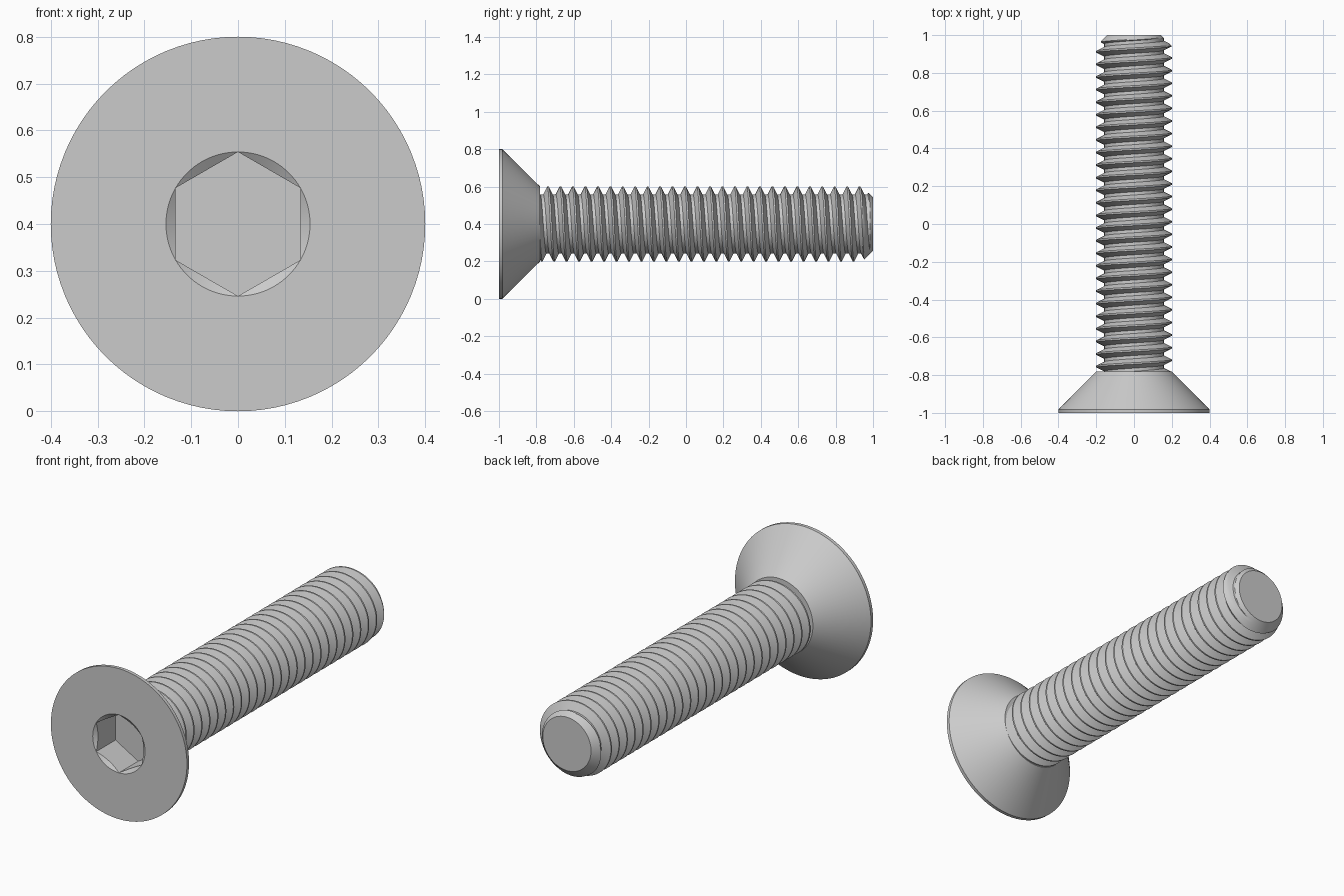
import bpy, bmesh, math

if "Cube" in bpy.data.objects:
    bpy.data.objects.remove(bpy.data.objects["Cube"])

N = 96                      # segments around the axis
AXIS_Z = 0.4                # height of the screw axis (runs along y)
PITCH = 1 / 15
CREST_R, ROOT_R = 0.2, 0.158
NECK_Y, TIP_Y, TIP_R = -0.78, 1.0, 0.142
CREST_Y = -0.738            # a crest on the top line
HEX = 0.1333                # half width across flats
HEX_R = HEX / math.cos(math.pi / 6)
ANGLES = [2 * math.pi * j / N for j in range(N)]


def thread_r(a, y):
    """Radius of the helical thread, cut by the tip chamfer."""
    t = (y - CREST_Y) / PITCH - a / (2 * math.pi)
    d = abs(t - round(t))
    k = min(max((d - 1 / 16) / (5 / 16), 0), 1)
    return min(CREST_R + (ROOT_R - CREST_R) * k, TIP_R + TIP_Y - y)


def hex_r(a):
    return HEX / math.cos(a % (math.pi / 3) - math.pi / 6)


def loft(name, rings):
    """Skin rings of (radius, y) pairs, one pair per angle."""
    bm = bmesh.new()
    rows = [[bm.verts.new((r * math.sin(a), y, AXIS_Z + r * math.cos(a)))
             for a, (r, y) in zip(ANGLES, ring)] for ring in rings]
    for p, q in zip(rows, rows[1:]):
        for j in range(N):
            k = (j + 1) % N
            bm.faces.new((p[j], p[k], q[k], q[j]))
    bmesh.ops.remove_doubles(bm, verts=bm.verts, dist=1e-5)
    me = bpy.data.meshes.new(name)
    bm.to_mesh(me)
    bm.free()
    ob = bpy.data.objects.new(name, me)
    bpy.context.collection.objects.link(ob)
    bpy.ops.object.select_all(action='DESELECT')
    ob.select_set(True)
    bpy.context.view_layer.objects.active = ob
    bpy.ops.object.shade_smooth_by_angle(angle=math.radians(25))
    return ob


def circle(r, y):
    return [(r, y)] * N


# Countersunk head with chamfered hex socket
FLOOR_Y = -0.838
loft("countersunk_head", [
    circle(0, FLOOR_Y),
    [(hex_r(a), FLOOR_Y) for a in ANGLES],
    [(hex_r(a), -1 + (HEX_R - hex_r(a)) * 0.7) for a in ANGLES],
    circle(HEX_R, -1),
    circle(0.4, -1),
    circle(0.4, -0.982),
    circle(0.2, NECK_Y),
    [(thread_r(a, NECK_Y), NECK_Y) for a in ANGLES],
])

# Threaded shank: helical rows clamped between neck and tip
rings = []
for i in range(-2 * 16, 28 * 16):
    ring = []
    for a in ANGLES:
        y = CREST_Y + PITCH * (i / 16 + 1 / 16 + a / (2 * math.pi))
        y = min(max(y, NECK_Y), TIP_Y)
        ring.append((thread_r(a, y), y))
    rings.append(ring)


# Close the helical seam: rows at angle 2*pi continue one pitch further on
def loft_helix(name, rings):
    bm = bmesh.new()
    rows = [[bm.verts.new((r * math.sin(a), y, AXIS_Z + r * math.cos(a)))
             for a, (r, y) in zip(ANGLES, ring)] for ring in rings]
    tip = bm.verts.new((0, TIP_Y, AXIS_Z))
    for i in range(len(rows) - 1):
        for j in range(N):
            k, s = (j + 1, 0) if j < N - 1 else (0, 16)
            if i + 1 + s < len(rows):
                bm.faces.new((rows[i][j], rows[i + s][k],
                              rows[i + 1 + s][k], rows[i + 1][j]))
    for j in range(N):
        bm.faces.new((rows[-1][j], rows[-1][(j + 1) % N], tip))
    bmesh.ops.remove_doubles(bm, verts=bm.verts, dist=1e-5)
    me = bpy.data.meshes.new(name)
    bm.to_mesh(me)
    bm.free()
    ob = bpy.data.objects.new(name, me)
    bpy.context.collection.objects.link(ob)
    bpy.ops.object.select_all(action='DESELECT')
    ob.select_set(True)
    bpy.context.view_layer.objects.active = ob
    bpy.ops.object.shade_smooth_by_angle(angle=math.radians(25))


loft_helix("threaded_shank", rings)
